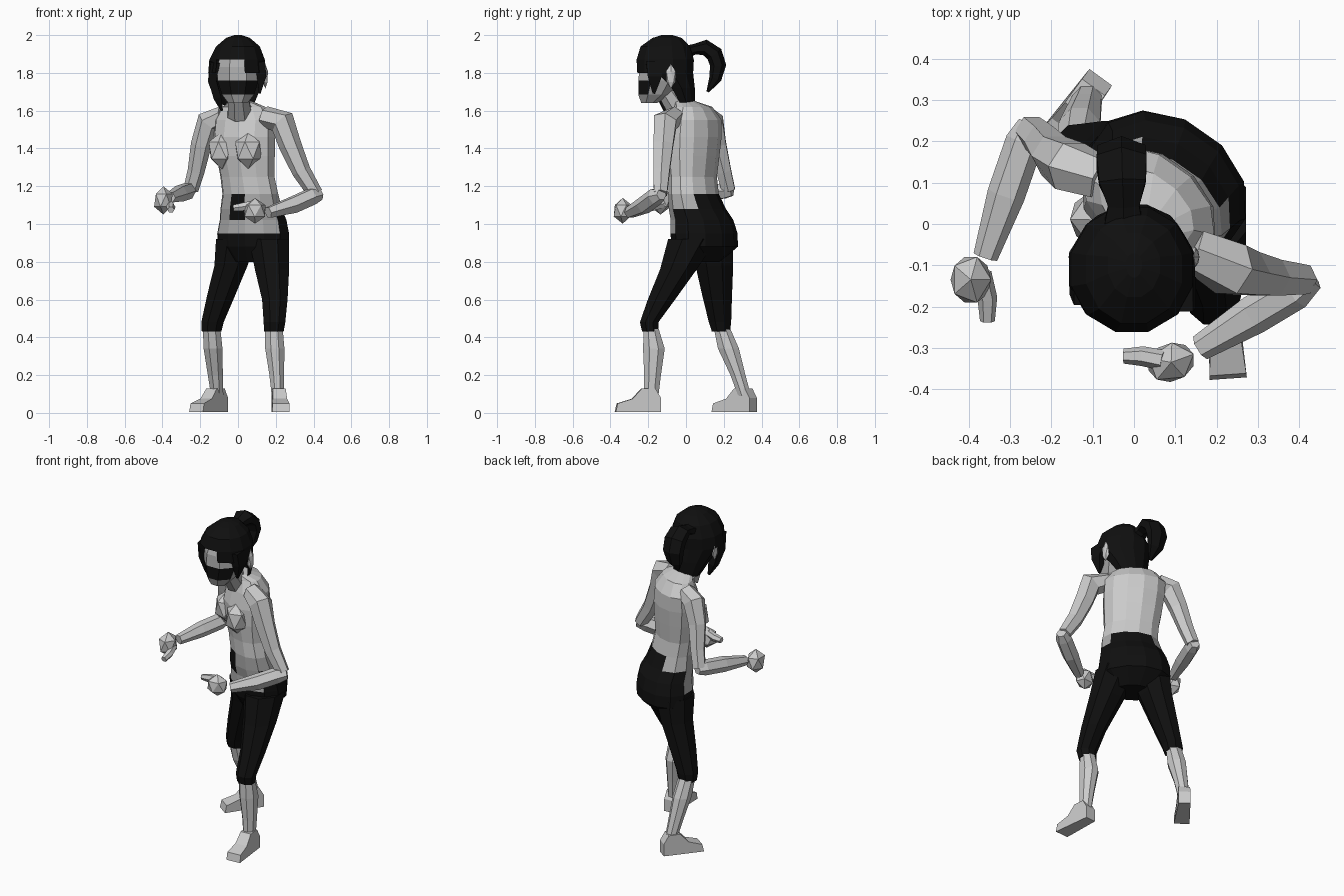
import bpy, bmesh
from math import sin, cos, pi, radians
from mathutils import Vector, Matrix

if "Cube" in bpy.data.objects:
    bpy.data.objects.remove(bpy.data.objects["Cube"])


def make_material(name, value):
    mat = bpy.data.materials.new(name)
    mat.use_nodes = True
    color = (value, value, value, 1)
    mat.diffuse_color = color
    mat.node_tree.nodes["Principled BSDF"].inputs["Base Color"].default_value = color
    return mat


MATERIALS = [make_material("light grey", .6),
             make_material("mid grey", .42),
             make_material("black", .005)]
LIGHT, MID, BLACK = range(3)


def finish(name, bm, color, drop=None):
    """Turn a bmesh into an object; color is an index or a rule on faces."""
    bmesh.ops.recalc_face_normals(bm, faces=bm.faces)
    for face in bm.faces:
        face.material_index = color(face) if callable(color) else color
    if drop:
        doomed = [f for f in bm.faces if drop(f.calc_center_median())]
        bmesh.ops.delete(bm, geom=doomed, context='FACES')
    mesh = bpy.data.meshes.new(name)
    bm.to_mesh(mesh)
    bm.free()
    for mat in MATERIALS:
        mesh.materials.append(mat)
    obj = bpy.data.objects.new(name, mesh)
    bpy.context.collection.objects.link(obj)
    return obj


def skin_rings(name, rings, color, drop=None):
    """Bridge closed rings of points and cap both ends."""
    bm = bmesh.new()
    loops = [[bm.verts.new(p) for p in ring] for ring in rings]
    n = len(loops[0])
    for low, high in zip(loops, loops[1:]):
        for i in range(n):
            j = (i + 1) % n
            bm.faces.new((low[i], low[j], high[j], high[i]))
    bm.faces.new(loops[0])
    bm.faces.new(loops[-1])
    return finish(name, bm, color, drop)


def angles(n):
    return [2 * pi * (i + .5) / n for i in range(n)]


def loft(name, sections, sides, color, yaw=0, drop=None):
    """Stack level ellipses given as x, y, z, half width, half depth."""
    turn = Matrix.Rotation(radians(yaw), 3, 'Z')
    rings = []
    for x, y, z, w, d in sections:
        center = Vector((x, y, z))
        rings.append([center + turn @ Vector((w * cos(a), d * sin(a), 0))
                      for a in angles(sides)])
    return skin_rings(name, rings, color, drop)


def limb(name, path, color, sides=6, ref=(0, 0, 1), aspect=1):
    """Sweep a polygon along a path given as x, y, z, radius."""
    points = [Vector(p[:3]) for p in path]
    rings = []
    for i, point in enumerate(points):
        ahead = points[min(i + 1, len(points) - 1)]
        along = (ahead - points[max(i - 1, 0)]).normalized()
        side = Vector(ref)
        side = (side - along * side.dot(along)).normalized()
        other = along.cross(side)
        r = path[i][3]
        rings.append([point + side * r * aspect * cos(a) + other * r * sin(a)
                      for a in angles(sides)])
    return skin_rings(name, rings, color)


def blob(name, center, size, color, yaw=0):
    """Faceted ellipsoid."""
    bm = bmesh.new()
    bmesh.ops.create_icosphere(bm, subdivisions=1, radius=1)
    place = (Matrix.Translation(center) @ Matrix.Rotation(radians(yaw), 4, 'Z')
             @ Matrix.Diagonal((*size, 1)))
    bm.transform(place)
    return finish(name, bm, color)


def foot(name, ankle, yaw):
    """Side profile pulled out to a wedge that widens to the toes."""
    profile = [(.05, .005), (.05, .08), (.02, .13), (-.05, .13),
               (-.1, .075), (-.18, .05), (-.19, .005)]
    rings = [[Vector((s * (.034 - .08 * min(y + .05, 0)), y, z)) for y, z in profile]
             for s in (-1, 1)]
    obj = skin_rings(name, rings, LIGHT)
    obj.data.transform(Matrix.Translation((*ankle, 0))
                       @ Matrix.Rotation(radians(yaw), 4, 'Z'))


# Torso with trouser top, waistband and buckle, twisted to the right
TWIST = -35
FRONT = Matrix.Rotation(radians(TWIST), 3, 'Z') @ Vector((0, -1, 0))


def torso_color(face):
    z = face.calc_center_median().z
    flat = Vector((face.normal.x, face.normal.y, 0))
    facing = flat.normalized().dot(FRONT) if flat.length > 0 else 0
    if z > 1.16:
        return LIGHT
    if z > 1.02 and facing > .95:
        return BLACK
    if z > 1.08:
        return BLACK if facing < -.7 else MID
    return MID if z > .95 and facing > .3 else BLACK


loft("torso", [
    (.075, .08, .8, .12, .09), (.08, .1, .88, .21, .155),
    (.08, .095, .95, .21, .16), (.08, .085, 1.02, .195, .15),
    (.07, .06, 1.08, .18, .135), (.065, .04, 1.16, .165, .115),
    (.05, .035, 1.25, .16, .11), (.04, .035, 1.36, .172, .125),
    (.035, .04, 1.46, .18, .13), (.035, .05, 1.55, .18, .115),
    (.03, .04, 1.62, .13, .08), (.015, -.01, 1.65, .06, .06)],
    12, torso_color, TWIST)
for side, spot in (("left", (.055, -.085, 1.39)), ("right", (-.085, .01, 1.39))):
    blob(side + "_bust", spot, (.08, .075, .1), LIGHT, TWIST)
limb("neck", [(.01, -.02, 1.58, .07), (0, -.1, 1.7, .055)], MID, 8, (1, 0, 0))

# Arms, bent at the elbow
limb("left_upper_arm", [
    (.14, -.06, 1.57, .055), (.235, -.11, 1.54, .07), (.275, -.12, 1.42, .06),
    (.335, -.13, 1.28, .05), (.41, -.135, 1.16, .04)], LIGHT, ref=(0, 1, 0))
limb("left_forearm", [
    (.435, -.13, 1.155, .03), (.39, -.16, 1.145, .048), (.29, -.22, 1.1, .048),
    (.16, -.3, 1.06, .032)], LIGHT)
limb("right_upper_arm", [
    (-.08, .11, 1.57, .055), (-.155, .14, 1.54, .066), (-.195, .165, 1.42, .055),
    (-.222, .2, 1.28, .045), (-.25, .225, 1.18, .04)], LIGHT, ref=(0, 1, 0))
limb("right_forearm", [
    (-.25, .245, 1.175, .03), (-.265, .2, 1.175, .046), (-.31, .07, 1.16, .046),
    (-.36, -.08, 1.14, .03)], LIGHT)

# Fists with one loose finger each
blob("left_fist", (.09, -.335, 1.07), (.065, .052, .068), LIGHT, 20)
limb("left_finger", [(.07, -.33, 1.1, .025), (.02, -.32, 1.09, .024),
                     (-.025, -.32, 1.085, .018)], LIGHT)
blob("right_fist", (-.395, -.135, 1.125), (.055, .065, .075), LIGHT)
limb("right_finger", [(-.37, -.12, 1.11, .025), (-.355, -.18, 1.09, .024),
                      (-.355, -.235, 1.075, .018)], LIGHT)

# Trouser legs, calves and feet
loft("left_trouser_leg", [
    (.165, .035, .92, .115, .14), (.18, -.04, .76, .098, .105),
    (.195, -.13, .6, .073, .078), (.193, -.195, .48, .062, .053),
    (.19, -.19, .43, .056, .046)], 8, BLACK)
loft("left_calf", [
    (.19, -.185, .45, .05, .042), (.195, -.17, .34, .055, .062),
    (.205, -.177, .2, .042, .048), (.21, -.185, .09, .034, .042)], 8, LIGHT)
loft("right_trouser_leg", [
    (-.01, .13, .92, .115, .13), (-.037, .15, .78, .095, .108),
    (-.09, .165, .62, .08, .085), (-.135, .18, .48, .064, .064),
    (-.14, .185, .43, .056, .052)], 8, BLACK)
loft("right_calf", [
    (-.14, .19, .45, .05, .046), (-.132, .225, .34, .054, .06),
    (-.12, .275, .2, .043, .043), (-.11, .31, .09, .035, .037)], 8, LIGHT)
foot("left_foot", (.215, -.185), 4)
foot("right_foot", (-.11, .315), -36)


# Head, with the mask as the front faces over the mouth
def face_color(face):
    z = face.calc_center_median().z
    return BLACK if 1.69 < z < 1.76 and face.normal.y < -.5 else MID


loft("head", [
    (0, -.195, 1.64, .055, .045), (0, -.165, 1.685, .092, .095),
    (0, -.137, 1.76, .118, .125), (0, -.13, 1.83, .12, .125),
    (0, -.12, 1.9, .1, .1)], 8, face_color)
for name, s in (("left_ear", 1), ("right_ear", -1)):
    blob(name, (s * .145, -.08, 1.78), (.015, .028, .065), LIGHT)


# Hair shell, open around the face
def face_opening(c):
    if c.z < 1.72:
        return c.y < -.05 or c.z < 1.635
    return (c.z < 1.8 and c.y < -.13) or (c.z < 1.85 and c.y < -.2 and c.x < .05)


loft("hair", [
    (0, -.01, 1.63, .085, .06), (0, -.05, 1.72, .125, .1),
    (-.005, -.11, 1.8, .158, .153), (-.005, -.11, 1.87, .152, .157),
    (0, -.11, 1.94, .12, .135), (0, -.1, 1.985, .065, .08),
    (0, -.1, 2, .02, .03)], 12, BLACK, drop=face_opening)
limb("left_hair_lock", [(.115, -.17, 1.86, .04), (.125, -.165, 1.78, .035),
                        (.115, -.17, 1.69, .006)], BLACK, 4, (0, 1, 0), 1.5)
limb("right_hair_lock", [(-.12, -.16, 1.86, .035), (-.135, -.14, 1.76, .03),
                         (-.11, -.12, 1.67, .028), (-.085, -.11, 1.6, .008)],
     BLACK, 4, (0, 1, 0), 1.5)
limb("ponytail", [
    (-.025, 0, 1.91, .035), (-.025, .045, 1.925, .028), (-.028, .1, 1.935, .042),
    (-.03, .15, 1.9, .045), (-.03, .17, 1.84, .043), (-.03, .155, 1.77, .033),
    (-.025, .115, 1.7, .007)], BLACK, 6, (1, 0, 0), 1.55)
